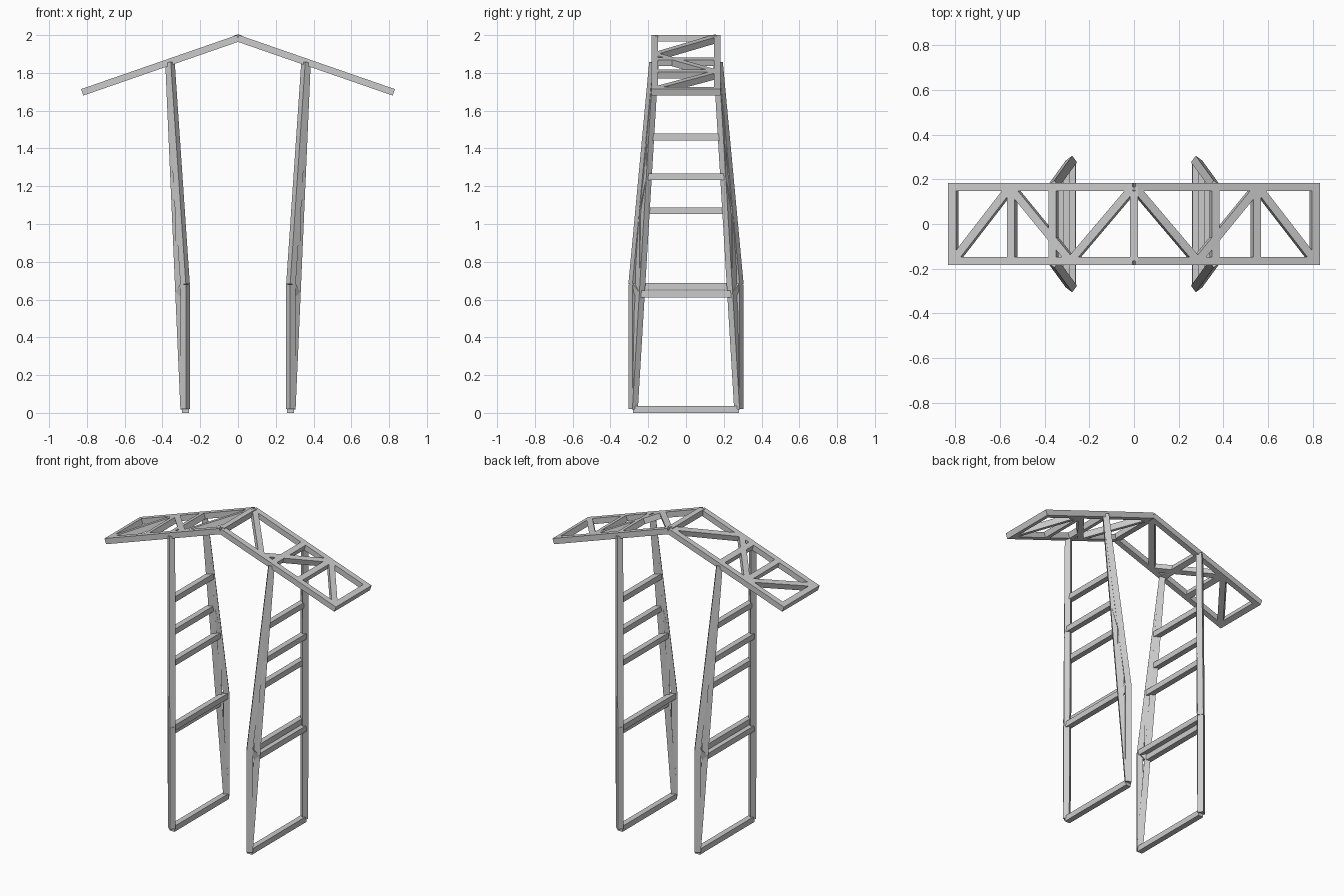
import bpy, bmesh
from mathutils import Vector, Matrix

if "Cube" in bpy.data.objects:
    bpy.data.objects.remove(bpy.data.objects["Cube"])

W = 0.036  # timber section


def add_beam(bm, a, b, side, w=W):
    """Square timber from a to b; one pair of faces looks along 'side'."""
    a, b = Vector(a), Vector(b)
    d = (b - a).normalized()
    s = Vector(side)
    s = (s - d * s.dot(d)).normalized()
    u = d.cross(s)
    m = Matrix((s, u, d)).transposed().to_4x4()
    m.translation = (a + b) / 2
    m = m @ Matrix.Diagonal((w, w, (b - a).length, 1))
    bmesh.ops.create_cube(bm, size=1, matrix=m)


def make(name, beams):
    bm = bmesh.new()
    for beam in beams:
        add_beam(bm, *beam)
    me = bpy.data.meshes.new(name)
    bm.to_mesh(me)
    bm.free()
    ob = bpy.data.objects.new(name, me)
    bpy.context.collection.objects.link(ob)
    return ob


def roof(x, y):
    """Point on the sloping roof centreline."""
    return Vector((x, y, 1.983 - abs(x) * 0.286 / 0.825))


RY = 0.165
BASE = Vector((0.28, 0.28, 0.02))
BEND = Vector((0.28, 0.28, 0.68))
TOP = Vector((0.36, 0.17, 1.855))


def inner(z):
    return BASE.lerp(TOP, (z - BASE.z) / (TOP.z - BASE.z))


def outer(z):
    return BEND.lerp(TOP, (z - BEND.z) / (TOP.z - BEND.z))


for sx, side in ((-1, "left"), (1, "right")):
    slope = Vector((sx * 0.286, 0, 0.825))  # roof normal

    # Roof rails
    make(f"roof_rails_{side}",
         [(roof(0, y), roof(sx * 0.825, y), (0, 1, 0)) for y in (-RY, RY)])

    # Roof cross bars
    make(f"roof_cross_bars_{side}",
         [(roof(sx * x, -RY), roof(sx * x, RY), slope) for x in (0.36, 0.545, 0.808)])

    # Roof zigzag braces
    xs = (0, 0.28, 0.55, 0.805)
    make(f"roof_braces_{side}",
         [(roof(sx * xs[i], RY * (1 - 2 * (i % 2))),
           roof(sx * xs[i + 1], -RY * (1 - 2 * (i % 2))), slope) for i in range(3)])

    # Legs: straight inner chord, bent outer chord and short webs between
    for sy, end in ((-1, "front"), (1, "back")):
        mir = Vector((sx, sy, 1))
        face = Vector((0.8 * sx, 1.1 * sy, 0))
        pairs = [(BASE, TOP), (BASE, BEND), (BEND, TOP),
                 (BEND, inner(0.63)), (inner(0.63), outer(1.07)),
                 (outer(1.07), inner(1.25)), (inner(1.25), outer(1.46))]
        make(f"{end}_leg_{side}", [(a * mir, b * mir, face) for a, b in pairs])

    # Rungs joining front and back legs, plus the foot bar
    nodes = [Vector((0.278, 0.28, 0.018)), inner(0.63), BEND - Vector((0, 0, 0.01)),
             outer(1.07), inner(1.25), outer(1.46)]
    make(f"rungs_{side}",
         [(n * Vector((sx, -1, 1)), n * Vector((sx, 1, 1)), (1, 0, 0)) for n in nodes])

# Ridge bar
make("ridge_bar", [(roof(0, -RY), roof(0, RY), (1, 0, 0))])
